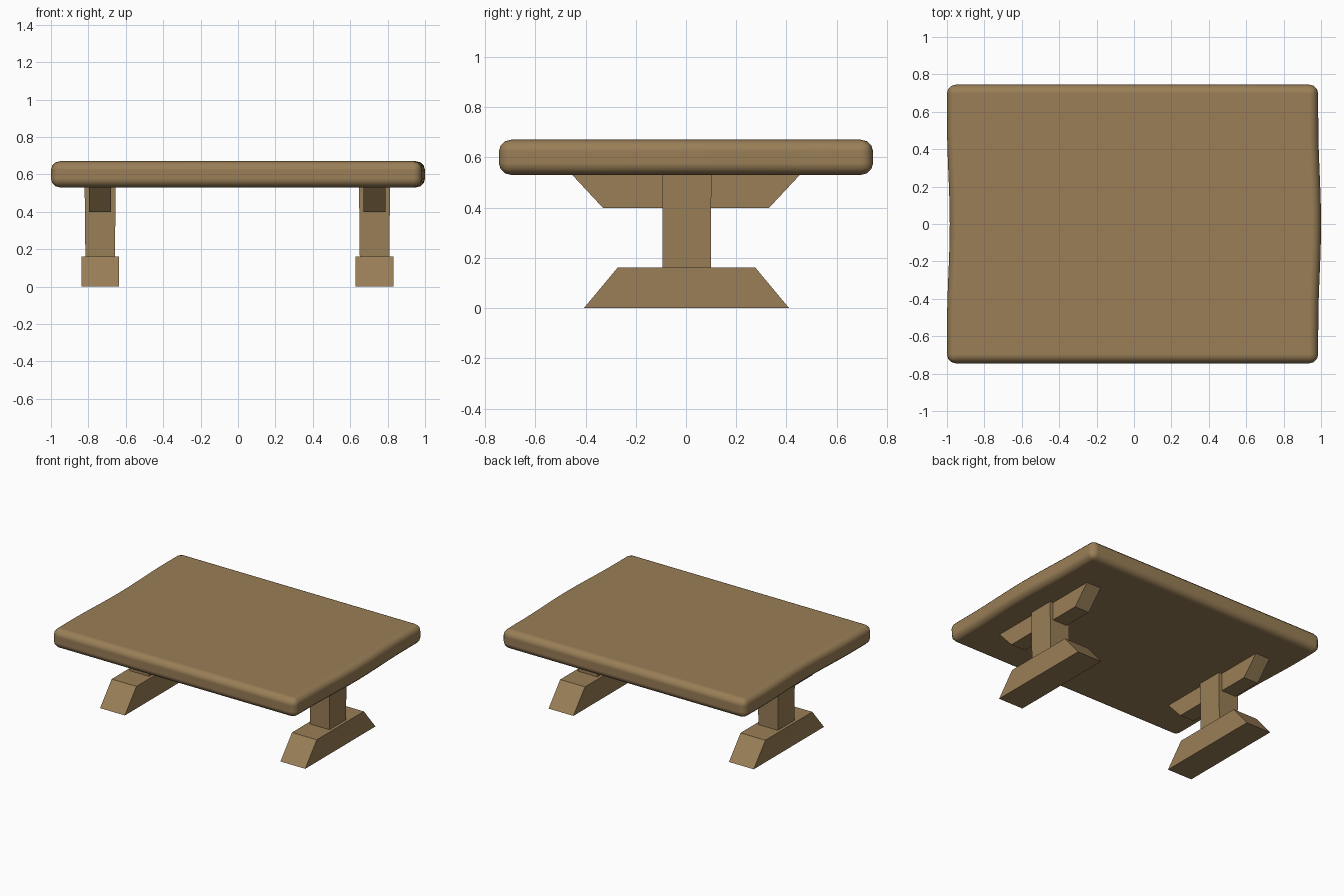
import bpy, bmesh, math

if "Cube" in bpy.data.objects:
    bpy.data.objects.remove(bpy.data.objects["Cube"])

wood = bpy.data.materials.new("brown wood")
wood.diffuse_color = (0.32, 0.21, 0.095, 1)
wood.use_nodes = True
wood.node_tree.nodes["Principled BSDF"].inputs["Base Color"].default_value = wood.diffuse_color


def add_object(name, bm):
    bmesh.ops.recalc_face_normals(bm, faces=bm.faces)
    mesh = bpy.data.meshes.new(name)
    bm.to_mesh(mesh)
    bm.free()
    mesh.materials.append(wood)
    obj = bpy.data.objects.new(name, mesh)
    bpy.context.collection.objects.link(obj)
    return obj


def tapered_block(name, x, y, z0, z1, bottom, top):
    """Four-sided block; bottom and top are (half width x, half depth y)."""
    bm = bmesh.new()
    bmesh.ops.create_cube(bm, size=2)
    for v in bm.verts:
        hx, hy = top if v.co.z > 0 else bottom
        v.co = (x + v.co.x * hx, y + v.co.y * hy, z1 if v.co.z > 0 else z0)
    return add_object(name, bm)


# Tabletop: thick slab with gently waving ends and rounded edges
bm = bmesh.new()
bmesh.ops.create_cube(bm, size=2)
for v in bm.verts:
    v.co = (v.co.x * 0.9925, v.co.y * 0.745, 0.60 + v.co.z * 0.07)
for i in range(-6, 7):
    bmesh.ops.bisect_plane(bm, geom=bm.verts[:] + bm.edges[:] + bm.faces[:],
                           plane_co=(0, i * 0.1, 0), plane_no=(0, 1, 0))
for v in bm.verts:
    wave = math.cos(math.pi * v.co.y / 1.1) ** 2 if abs(v.co.y) < 0.55 else 0
    v.co.x += 0.015 * wave - 0.0075
tabletop = add_object("tabletop", bm)
bevel = tabletop.modifiers.new("rounded edges", 'BEVEL')
bevel.width = 0.048
bevel.segments = 3
bevel.limit_method = 'ANGLE'
bevel.angle_limit = math.radians(40)
for p in tabletop.data.polygons:
    p.use_smooth = True
bevel.harden_normals = True

# Trestle legs: sloped foot, post and sloped brace under the top
for side, x in (("left", -0.737), ("right", 0.73)):
    tapered_block(side + "_foot", x, 0.002, 0.0, 0.162, (0.101, 0.408), (0.101, 0.273))
    tapered_block(side + "_post", x, 0.003, 0.16, 0.535, (0.079, 0.096), (0.083, 0.098))
    tapered_block(side + "_brace", x - 0.001, 0.0, 0.398, 0.532, (0.059, 0.33), (0.059, 0.455))
